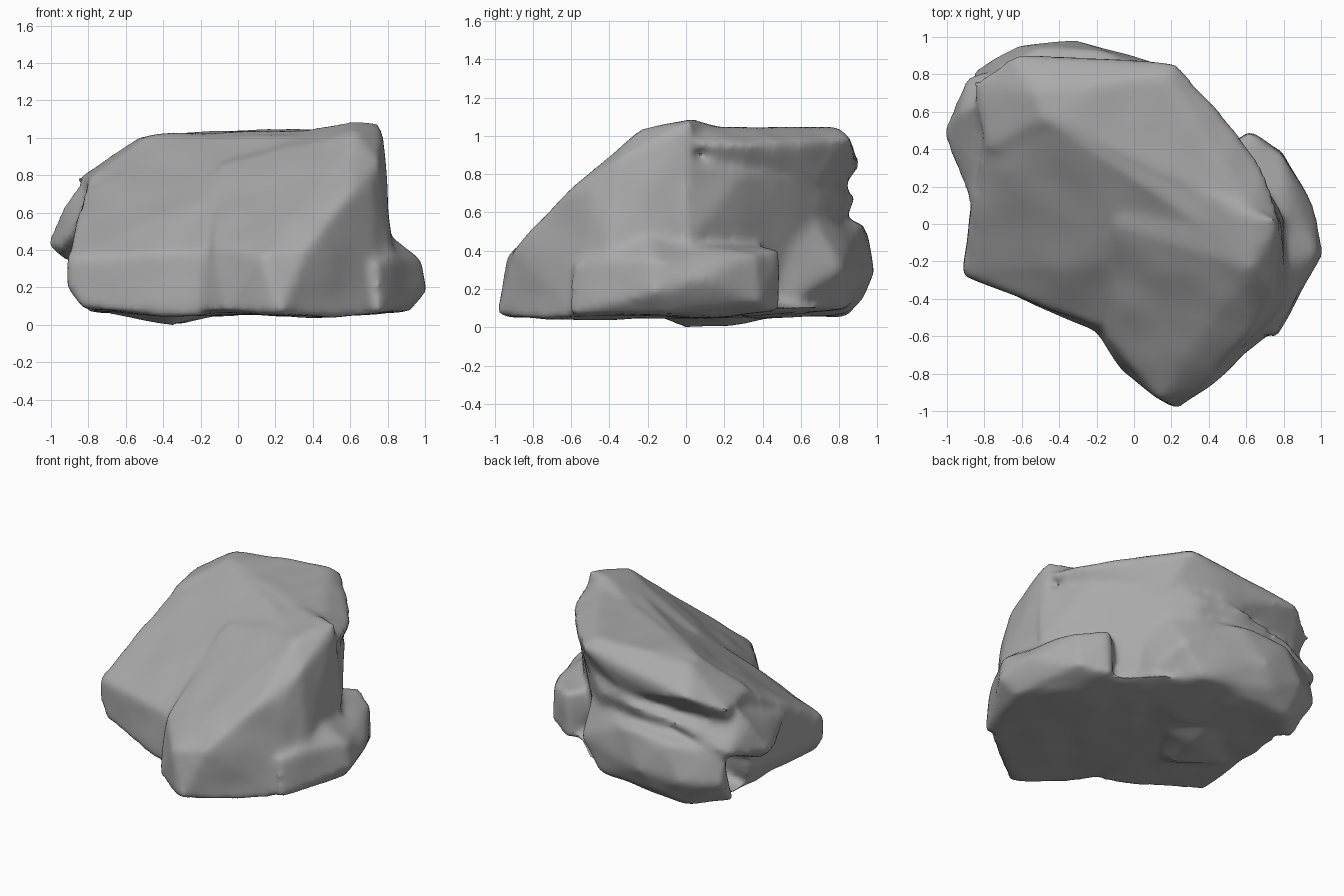
import bpy
import bmesh
import math
from mathutils import Vector, noise

# Remove the default cube
default_cube = bpy.data.objects.get("Cube")
if default_cube:
    bpy.data.objects.remove(default_cube, do_unlink=True)


def make_material(name, colour):
    material = bpy.data.materials.new(name)
    material.use_nodes = True
    material.diffuse_color = colour
    material.node_tree.nodes["Principled BSDF"].inputs["Base Color"].default_value = colour
    return material


def add_chunk(bm, corners):
    """Add one angular stone chunk, the convex hull of its corners."""
    verts = [bm.verts.new(corner) for corner in corners]
    result = bmesh.ops.convex_hull(bm, input=verts)
    loose = [v for v in result["geom_interior"] if isinstance(v, bmesh.types.BMVert)]
    bmesh.ops.delete(bm, geom=loose, context="VERTS")


def apply_modifiers(obj):
    """Replace the mesh with its modified version."""
    graph = bpy.context.evaluated_depsgraph_get()
    mesh = bpy.data.meshes.new_from_object(obj.evaluated_get(graph))
    obj.modifiers.clear()
    obj.data = mesh


bm = bmesh.new()

# Front buttress with the steep nose and the peak
add_chunk(bm, [
    (.23, -.99, .03), (-.08, -.78, .05), (.53, -.75, .01), (.13, -.94, .34),
    (.37, -.9, .38), (.6, -.62, .68), (-.13, -.62, .4), (.75, -.57, .03),
    (.71, -.5, .7), (.76, -.36, .85), (.62, -.24, 1), (.77, .02, 1.05),
    (.63, .04, 1.06), (-.1, 0, .83), (.15, .3, .99), (.81, .05, .1),
    (.2, .3, .02), (-.3, -.4, .04), (.83, -.4, .35)])

# Broad sloping slab on the low side
add_chunk(bm, [
    (-.92, -.27, .18), (-.91, -.27, .33), (-.83, -.31, .06), (-.4, -.47, .02),
    (-.2, -.57, .02), (-.2, -.55, .37), (-.6, -.37, .36), (-.49, .57, .98),
    (-.8, .5, .78), (-.83, .12, .58), (.1, .3, .99), (.6, -.15, .99),
    (0, .4, .03), (-.85, .1, .15), (-.82, .45, .2), (-.76, .4, .05)])

# Overhanging top layer
add_chunk(bm, [
    (.63, .05, 1.02), (.78, .05, .93), (.68, .32, .93), (.43, .63, .93),
    (.23, .86, .96), (.06, .87, .88), (.17, .79, 1.02), (-.1, .76, 1.01),
    (.1, .35, 1), (-.49, .57, .99), (-.53, .7, .98), (-.66, .91, .84),
    (-.45, .9, .8), (-.85, .75, .75), (-.8, .4, .76), (-.8, .6, .5),
    (-.1, .83, .7), (.3, .7, .73), (.6, .3, .76)])

# Recessed core
add_chunk(bm, [
    (.79, 0, .85), (.82, 0, .4), (.65, .3, .78), (.6, .28, .4), (.48, .5, .75),
    (.42, .45, .42), (.26, .73, .78), (.28, .66, .5), (.1, .82, .65),
    (-.2, .89, .66), (-.7, .82, .58), (-.6, .6, .08), (.4, .4, .05),
    (.2, .6, .08), (0, 0, .5)])

# Jutting shoulder
add_chunk(bm, [
    (-1.02, .5, .4), (-.95, .3, .38), (-.94, .6, .6), (-.88, .62, .68),
    (-.87, .1, .48), (-.88, .8, .45), (-.91, .45, .3), (-.6, .3, .7),
    (-.6, .5, .3), (-.5, .86, .6)])

# Low ledge at the foot of the wall
add_chunk(bm, [
    (1.01, -.17, .15), (.98, -.16, .32), (.97, .07, .23), (.84, -.2, .43),
    (.92, -.1, .04), (.8, .39, .1), (.8, .37, .36), (.62, .49, .38),
    (.6, .49, .06), (.76, -.61, .04), (.74, -.6, .3), (.83, -.45, .34),
    (.4, .3, .42), (.4, .2, .02), (.4, -.3, .02)])

# Rounded boulder at the back
add_chunk(bm, [
    (-.3, .98, .26), (-.62, .96, .24), (-.5, .94, .48), (-.87, .81, .23),
    (-.85, .77, .45), (-.14, .92, .51), (.05, .85, .46), (.26, .82, .28),
    (.34, .62, .16), (.38, .48, .48), (.28, .66, .56), (.1, .83, .08),
    (-.4, .93, .12), (-.6, .84, .03), (-.3, .6, .62), (-.82, .62, .04),
    (-.1, .35, .02), (.36, .45, .04)])

# Continuous base joining the lower stones
add_chunk(bm, [
    (.6, .43, .07), (.3, .7, .07), (-.5, .83, .04), (-.78, .55, .04),
    (-.78, 0, .05), (-.6, -.3, .03), (.5, -.65, .03), (.75, -.45, .03),
    (.8, .1, .03), (0, 0, .3)])

# Resting foot under the stone
add_chunk(bm, [
    (-.35, 0, -.025), (-.3, .22, -.025), (-.7, .1, .02), (-.1, .2, .02),
    (-.35, -.15, .03), (-.3, .45, .03), (-.4, .1, .3)])

# Fuse the chunks into one weathered boulder
mesh = bpy.data.meshes.new("boulder")
bm.to_mesh(mesh)
bm.free()
boulder = bpy.data.objects.new("boulder", mesh)
bpy.context.scene.collection.objects.link(boulder)
fuse = boulder.modifiers.new("fuse", "REMESH")
fuse.mode = "VOXEL"
fuse.voxel_size = .025
wear = boulder.modifiers.new("wear", "SMOOTH")
wear.factor = .5
wear.iterations = 8
apply_modifiers(boulder)

# Gentle lumps along the surface
normals = [v.normal.copy() for v in boulder.data.vertices]
for v, normal in zip(boulder.data.vertices, normals):
    lump = noise.noise(v.co * 4 + Vector((3, 1, 7)))
    v.co += normal * lump * .012

# Rest the stone on the ground
ground = min(v.co.z for v in boulder.data.vertices)
for v in boulder.data.vertices:
    v.co.z -= ground

boulder.data.materials.clear()
boulder.data.materials.append(make_material("stone grey", (.4, .4, .4, 1)))

# Smooth shading with sharp breaks kept
bpy.ops.object.select_all(action="DESELECT")
boulder.select_set(True)
bpy.context.view_layer.objects.active = boulder
bpy.ops.object.shade_smooth_by_angle(angle=math.radians(50))
